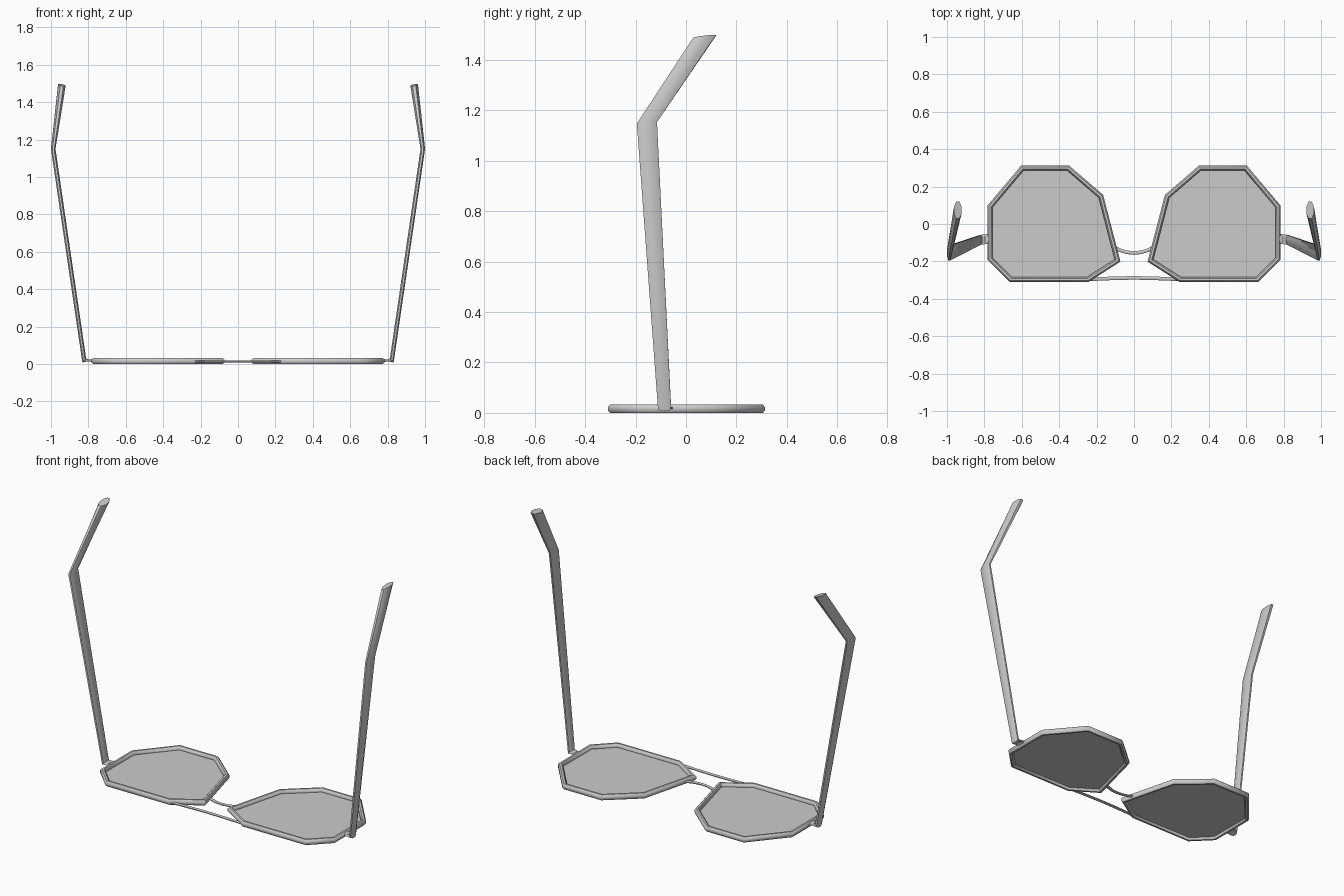
import bpy, bmesh
from math import cos, sin, pi, radians
from mathutils import Vector

if "Cube" in bpy.data.objects:
    bpy.data.objects.remove(bpy.data.objects["Cube"])

SIDES = 8


def finish(name, bm, mirror=True):
    bmesh.ops.recalc_face_normals(bm, faces=bm.faces[:])
    me = bpy.data.meshes.new(name)
    bm.to_mesh(me)
    bm.free()
    ob = bpy.data.objects.new(name, me)
    bpy.context.collection.objects.link(ob)
    bpy.ops.object.select_all(action='DESELECT')
    ob.select_set(True)
    bpy.context.view_layer.objects.active = ob
    bpy.ops.object.shade_smooth_by_angle(angle=radians(50))
    if mirror:
        ob.modifiers.new("Mirror", 'MIRROR').use_axis[0] = True
    return ob


def loft(name, rings, closed=False, mirror=True):
    """Skin elliptical rings given as (centre, half axis u, half axis v)."""
    bm = bmesh.new()
    loops = []
    for c, u, v in rings:
        c, u, v = Vector(c), Vector(u), Vector(v)
        angles = [2 * pi * (k + 0.5) / SIDES for k in range(SIDES)]
        s = 1 / cos(pi / SIDES)  # flats reach the half axes
        loops.append([bm.verts.new(c + u * cos(a) * s + v * sin(a) * s) for a in angles])
    n = len(loops)
    for i in range(n if closed else n - 1):
        a, b = loops[i], loops[(i + 1) % n]
        for k in range(SIDES):
            j = (k + 1) % SIDES
            bm.faces.new((a[k], a[j], b[j], b[k]))
    if not closed:
        bm.faces.new(loops[0])
        bm.faces.new(loops[-1])
    return finish(name, bm, mirror)


def miters(pts, closed):
    """In-plane miter vector at each path point, unit width."""
    out = []
    n = len(pts)
    for i, p in enumerate(pts):
        a = pts[i - 1] if (closed or i > 0) else p * 2 - pts[1]
        b = pts[(i + 1) % n] if (closed or i < n - 1) else p * 2 - pts[i - 1]
        d1, d2 = (p - a).normalized(), (b - p).normalized()
        n1, n2 = Vector((-d1.y, d1.x, 0)), Vector((-d2.y, d2.x, 0))
        m = (n1 + n2).normalized()
        out.append(m / m.dot(n1))
    return out


def flat_tube(name, pts, w, h, z, closed=False, mirror=True):
    pts = [Vector((x, y, z)) for x, y in pts]
    rings = [(p, m * w, (0, 0, h)) for p, m in zip(pts, miters(pts, closed))]
    return loft(name, rings, closed, mirror)


# Eight-sided rims (centre line of the tube)
outline = [(0.597, 0.299), (0.352, 0.299), (0.177, 0.148), (0.088, -0.195),
           (0.246, -0.296), (0.660, -0.296), (0.769, -0.187), (0.769, 0.095)]
flat_tube("rim", outline, 0.0135, 0.0165, 0.0165, closed=True)

# Lenses
bm = bmesh.new()
bm.faces.new([bm.verts.new((x, y, 0.013)) for x, y in outline])
lens = finish("lens", bm)
for p in lens.data.polygons:
    if p.normal.z < 0:
        p.flip()

# Nose bridge and lower bar
arc = [(-0.105, -0.125), (-0.075, -0.140), (-0.04, -0.151), (0, -0.155),
       (0.04, -0.151), (0.075, -0.140), (0.105, -0.125)]
flat_tube("nose_bridge", arc, 0.0095, 0.006, 0.014, mirror=False)
bar = [(-0.25, -0.296), (-0.1, -0.290), (0, -0.288), (0.1, -0.290), (0.25, -0.296)]
flat_tube("cross_bar", bar, 0.0095, 0.006, 0.014, mirror=False)

# Temples: hinge stub, corner, ear bend, tip
loft("temple", [
    ((0.772, -0.078, 0.019), (0, 0.026, 0), (0, 0, 0.011)),
    ((0.822, -0.085, 0.019), (0, 0.026, 0), (0.010, 0, -0.011)),
    ((0.988, -0.155, 1.150), (0, 0.040, 0.003), (0.012, 0, 0)),
    ((0.942, 0.074, 1.492), (0, 0.045, 0.005), (0.020, 0, 0.004)),
])
